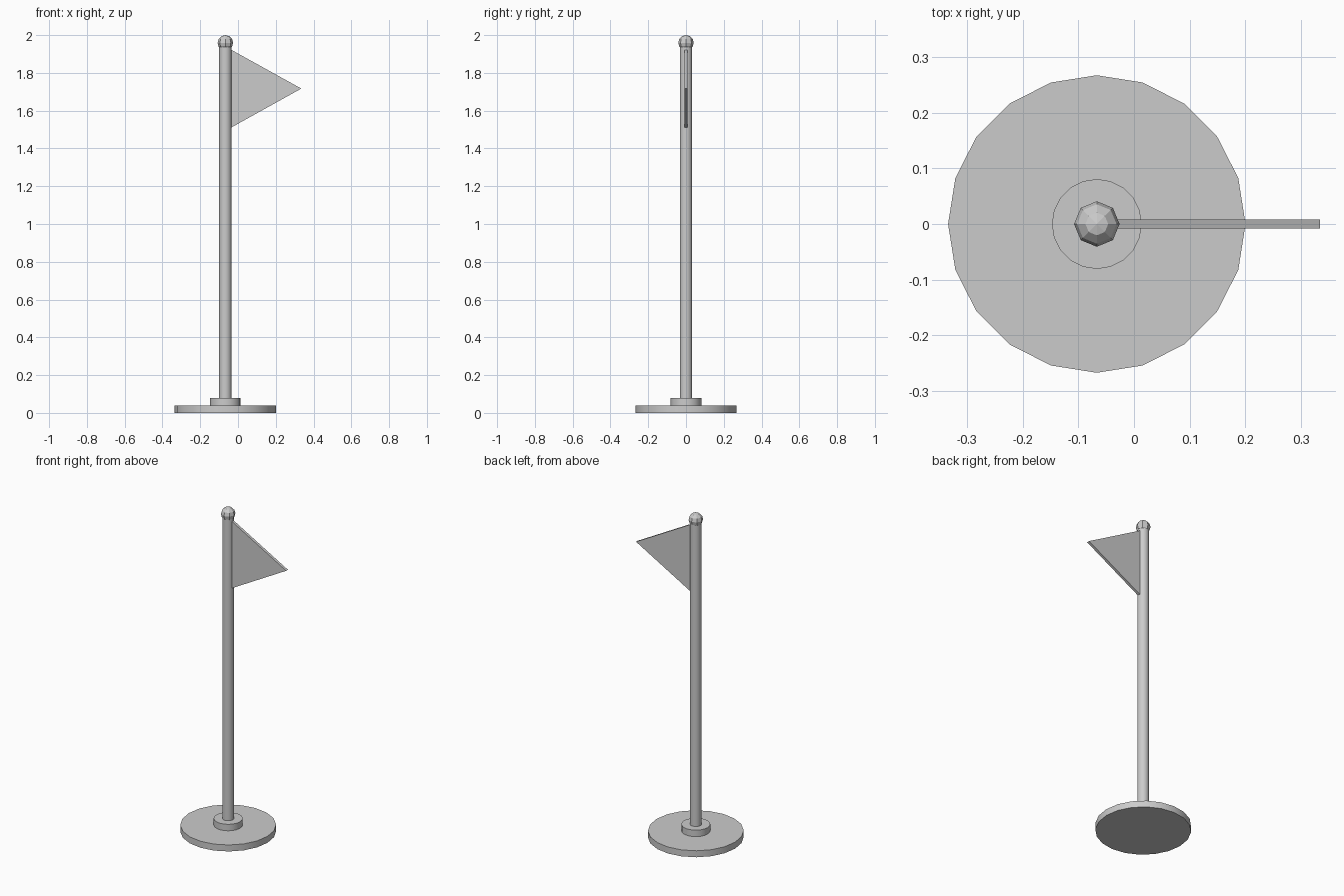
import bpy, bmesh, math

if "Cube" in bpy.data.objects:
    bpy.data.objects.remove(bpy.data.objects["Cube"])

CX = -0.067  # pole axis


def cylinder(name, radius, z0, z1, sides):
    bpy.ops.mesh.primitive_cylinder_add(
        vertices=sides, radius=radius, depth=z1 - z0, location=(CX, 0, (z0 + z1) / 2))
    ob = bpy.context.object
    ob.name = name
    bpy.ops.object.shade_smooth_by_angle(angle=math.radians(35))
    return ob


# Round foot, collar and pole
cylinder("base_disc", 0.268, 0, 0.04, 20)
cylinder("base_collar", 0.081, 0.035, 0.08, 20)
cylinder("pole", 0.033, 0.04, 1.975, 16)

# Faceted ball on top
bpy.ops.mesh.primitive_uv_sphere_add(
    segments=8, ring_count=6, radius=0.041, location=(CX, 0, 1.959))
bpy.context.object.name = "pole_finial"

# Triangular pennant, thin slab extruded along y
bm = bmesh.new()
half = 0.0085
profile = [(-0.037, 1.51), (0.335, 1.717), (-0.037, 1.923)]
face = bm.faces.new([bm.verts.new((x, -half, z)) for x, z in profile])
ext = bmesh.ops.extrude_face_region(bm, geom=[face], use_keep_orig=True)
moved = [g for g in ext["geom"] if isinstance(g, bmesh.types.BMVert)]
bmesh.ops.translate(bm, verts=moved, vec=(0, 2 * half, 0))
bmesh.ops.recalc_face_normals(bm, faces=bm.faces)
mesh = bpy.data.meshes.new("pennant")
bm.to_mesh(mesh)
bm.free()
bpy.context.collection.objects.link(bpy.data.objects.new("pennant", mesh))
